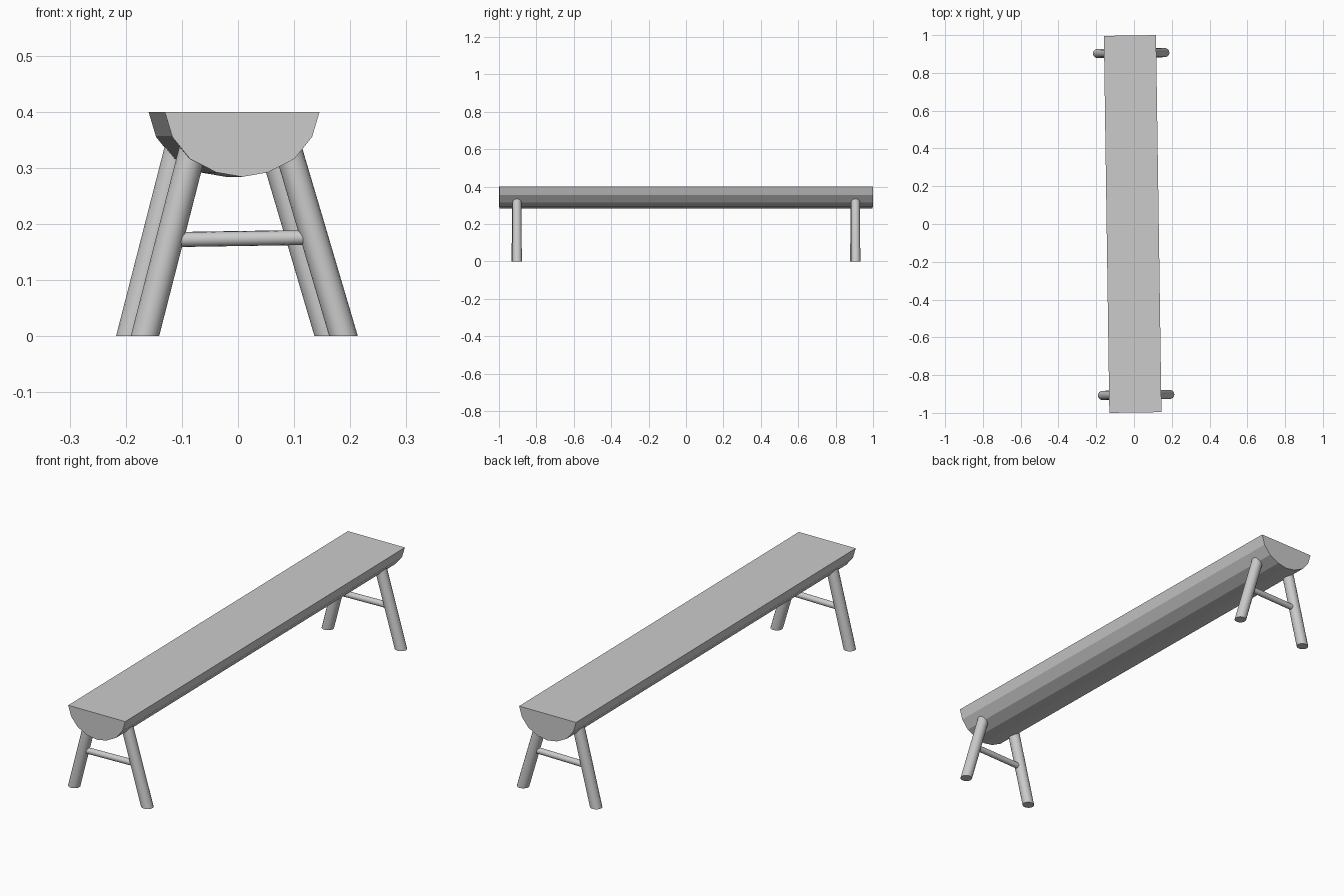
import bpy, bmesh, math
from mathutils import Vector, Matrix

cube = bpy.data.objects.get("Cube")
if cube:
    bpy.data.objects.remove(cube, do_unlink=True)

grey = bpy.data.materials.new("plain_grey")
grey.use_nodes = True
colour = (0.6, 0.6, 0.6, 1)
grey.diffuse_color = colour
grey.node_tree.nodes["Principled BSDF"].inputs["Base Color"].default_value = colour

# The whole bench is turned slightly about the vertical axis
TURN = Matrix.Rotation(0.0145, 4, "Z")


def finish(name, bm, smooth):
    bmesh.ops.recalc_face_normals(bm, faces=bm.faces)
    mesh = bpy.data.meshes.new(name)
    bm.to_mesh(mesh)
    bm.free()
    mesh.materials.append(grey)
    obj = bpy.data.objects.new(name, mesh)
    bpy.context.collection.objects.link(obj)
    obj.matrix_world = TURN
    if smooth:
        bpy.ops.object.select_all(action="DESELECT")
        obj.select_set(True)
        bpy.context.view_layer.objects.active = obj
        bpy.ops.object.shade_smooth_by_angle(angle=math.radians(35))


def pole(name, start, end, radius, level_ends=False, sides=16):
    """Round pole between two points; level_ends cuts the ends horizontally."""
    start, end = Vector(start), Vector(end)
    axis = (end - start).normalized()
    side = Vector((0, 1, 0))
    across = side.cross(axis)
    if level_ends:
        across = Vector((across.x + axis.x * -across.z / axis.z, 0, 0))
    bm = bmesh.new()
    rings = []
    for centre in (start, end):
        angles = [2 * math.pi * i / sides for i in range(sides)]
        rings.append([bm.verts.new(centre + radius * (across * math.cos(a) + side * math.sin(a)))
                      for a in angles])
        bm.faces.new(rings[-1])
    for i in range(sides):
        j = (i + 1) % sides
        bm.faces.new((rings[0][i], rings[0][j], rings[1][j], rings[1][i]))
    finish(name, bm, True)


# Half-log seat: half profile mirrored, then extruded along the bench
half = [(0.138, 0.4), (0.1245, 0.355), (0.093, 0.316), (0.046, 0.292)]
profile = half + [(0, 0.284)] + [(-x, z) for x, z in reversed(half)]
bm = bmesh.new()
end_face = bm.faces.new([bm.verts.new((x - 0.007, -0.998, z)) for x, z in profile])
extruded = bmesh.ops.extrude_face_region(bm, geom=[end_face], use_keep_orig=True)
moved = [v for v in extruded["geom"] if isinstance(v, bmesh.types.BMVert)]
bmesh.ops.translate(bm, verts=moved, vec=(0, 1.996, 0))
finish("half_log_seat", bm, False)

# Splayed legs and a cross rung at each end
for end_name, y in (("front", -0.905), ("back", 0.905)):
    pole(end_name + "_left_leg", (0.175, y, 0), (0.07, y, 0.355), 0.0245, True)
    pole(end_name + "_right_leg", (-0.179, y, 0), (-0.088, y, 0.355), 0.0245, True)
    pole(end_name + "_rung", (-0.13, y, 0.172), (0.12, y, 0.176), 0.0132)
